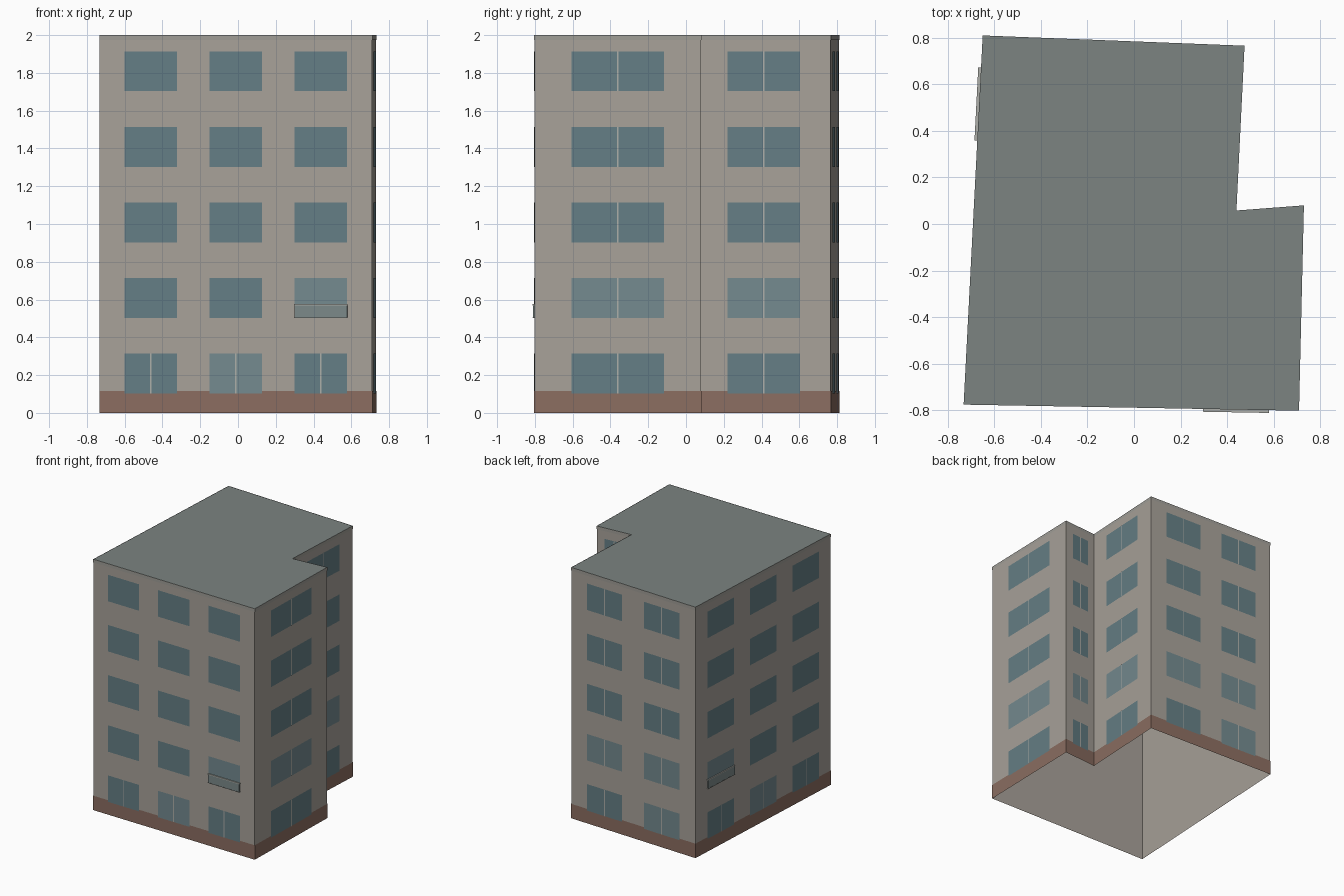
import bpy
from mathutils import Vector

if "Cube" in bpy.data.objects:
    bpy.data.objects.remove(bpy.data.objects["Cube"])

# Footprint, counter-clockwise from the front left corner, and windows per wall
FOOT = [(-0.732, -0.776), (0.709, -0.802), (0.73, 0.08),
        (0.44, 0.058), (0.475, 0.766), (-0.65, 0.81)]
COLS = [3, 1, 1, 1, 2, 3]
HEIGHT, FLOORS = 2.0, 5
STEP = HEIGHT / FLOORS
BALCONIES = {(0, 2), (5, 0)}      # (wall, column) on the first upper floor


def material(name, rgb):
    m = bpy.data.materials.new(name)
    m.diffuse_color = (*rgb, 1)
    m.use_nodes = True
    m.node_tree.nodes["Principled BSDF"].inputs["Base Color"].default_value = m.diffuse_color
    return m


WALL = material("plaster", (0.39, 0.36, 0.32))
TRIM = material("trim_grey", (0.35, 0.34, 0.31))
ROOF = material("roof_grey", (0.20, 0.23, 0.22))
BRICK = material("plinth_brown", (0.26, 0.155, 0.12))
GLASS = material("glass", (0.13, 0.21, 0.235))
PALE = material("pale_glass", (0.175, 0.255, 0.275))
FRAME = material("frame", (0.42, 0.43, 0.40))
PANEL = material("balcony_grey", (0.20, 0.25, 0.25))


class Part:
    """Collects faces for one object."""
    def __init__(self, name, mat):
        self.name, self.mat, self.verts, self.faces = name, mat, [], []

    def face(self, pts):
        n = len(self.verts)
        self.verts += [tuple(p) for p in pts]
        self.faces.append(range(n, n + len(pts)))

    def build(self):
        me = bpy.data.meshes.new(self.name)
        me.from_pydata(self.verts, [], [list(f) for f in self.faces])
        me.materials.append(self.mat)
        bpy.context.collection.objects.link(bpy.data.objects.new(self.name, me))


class Side:
    """One wall: maps distance along, height and outward offset to space."""
    def __init__(self, i):
        self.a = Vector((*FOOT[i], 0))
        d = Vector((*FOOT[(i + 1) % len(FOOT)], 0)) - self.a
        self.length = d.length
        self.u = d.normalized()
        self.n = Vector((self.u.y, -self.u.x, 0))

    def at(self, s, z, off):
        return self.a + self.u * s + self.n * off + Vector((0, 0, z))

    def quad(self, part, s0, s1, z0, z1, off):
        part.face([self.at(s0, z0, off), self.at(s1, z0, off),
                   self.at(s1, z1, off), self.at(s0, z1, off)])

    def block(self, part, s0, s1, z0, z1, off):
        p, q = self.at, part.face
        self.quad(part, s0, s1, z0, z1, off)
        q([p(s0, z1, off), p(s1, z1, off), p(s1, z1, 0), p(s0, z1, 0)])
        q([p(s0, z0, 0), p(s1, z0, 0), p(s1, z0, off), p(s0, z0, off)])
        q([p(s0, z0, 0), p(s0, z0, off), p(s0, z1, off), p(s0, z1, 0)])
        q([p(s1, z0, off), p(s1, z0, 0), p(s1, z1, 0), p(s1, z1, off)])


walls, roof = Part("walls", WALL), Part("roof", ROOF)
plinth, trim = Part("plinth", BRICK), Part("roof_trim", TRIM)
glass, pale = Part("windows", GLASS), Part("pale_windows", PALE)
bars = Part("window_bars", FRAME)
panels, rails = Part("balcony_panels", PANEL), Part("balcony_rails", FRAME)

# Flat roof; the underside stays open
roof.face([(x, y, HEIGHT) for x, y in FOOT])

for i, cols in enumerate(COLS):
    w = Side(i)
    L = w.length
    w.quad(walls, 0, L, 0, HEIGHT, 0)
    w.quad(plinth, -0.002, L + 0.002, 0, 0.115, 0.002)
    w.quad(trim, -0.002, L + 0.002, 1.975, HEIGHT, 0.002)
    margin = min(0.045, 0.07 * L)
    cell = (L - 2 * margin) / cols
    half = 0.31 * cell
    for f in range(FLOORS):
        z0, z1 = f * STEP + 0.103, f * STEP + 0.314
        for c in range(cols):
            mid = margin + (c + 0.5) * cell
            balcony = f == 1 and (i, c) in BALCONIES
            light = balcony or (f == 1 and cols < 3) or (f == 0 and c == 1)
            w.quad(pale if light else glass, mid - half, mid + half, z0, z1, 0.004)
            # Centre bar on the ground floor and on the narrower walls
            if f == 0 or cols < 3:
                w.quad(bars, mid - 0.004, mid + 0.004, z0, z1, 0.006)
            # Shallow balcony front with a pale top rail
            if balcony:
                w.block(panels, mid - half, mid + half, z0 + 0.003, z0 + 0.066, 0.011)
                w.block(rails, mid - half - 0.002, mid + half + 0.002,
                        z0 + 0.066, z0 + 0.074, 0.012)
                w.block(rails, mid - half - 0.002, mid + half + 0.002,
                        z0, z0 + 0.003, 0.012)

for part in (walls, roof, plinth, trim, glass, pale, bars, panels, rails):
    part.build()
